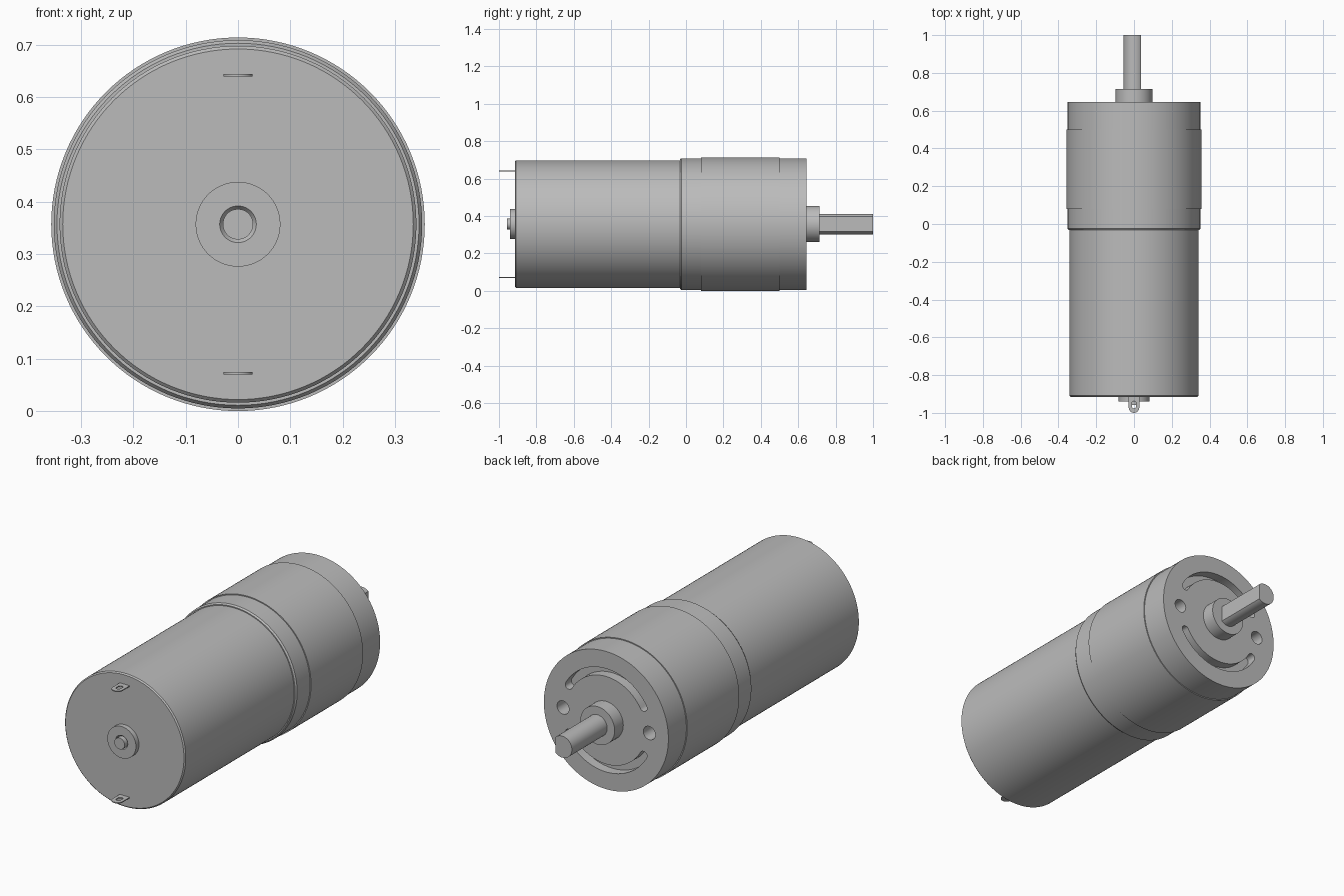
import bpy, bmesh, math
from mathutils import Vector

AXIS_Z = 0.357   # height of the motor axis
SEG = 128

cube = bpy.data.objects.get("Cube")
if cube:
    bpy.data.objects.remove(cube, do_unlink=True)

steel = bpy.data.materials.new("grey_steel")
steel.use_nodes = True
grey = (0.5, 0.5, 0.5, 1)
steel.diffuse_color = grey
steel.node_tree.nodes["Principled BSDF"].inputs["Base Color"].default_value = grey


def finish(name, bm, height=AXIS_Z):
    """Turn a bmesh into a named, coloured object."""
    bmesh.ops.recalc_face_normals(bm, faces=bm.faces)
    mesh = bpy.data.meshes.new(name)
    bm.to_mesh(mesh)
    bm.free()
    mesh.materials.append(steel)
    ob = bpy.data.objects.new(name, mesh)
    ob.location.z = height
    bpy.context.collection.objects.link(ob)
    return ob


def smooth(ob):
    bpy.ops.object.select_all(action='DESELECT')
    ob.select_set(True)
    bpy.context.view_layer.objects.active = ob
    bpy.ops.object.shade_smooth_by_angle(angle=math.radians(25))


def lathe(name, profile, seg=SEG):
    """Spin (radius, y) points about the y axis."""
    bm = bmesh.new()
    vs = [bm.verts.new((r, y, 0)) for r, y in profile]
    edges = [bm.edges.new(pair) for pair in zip(vs, vs[1:])]
    bmesh.ops.spin(bm, geom=vs + edges, cent=(0, 0, 0), axis=(0, 1, 0),
                   angle=math.tau, steps=seg, use_merge=False)
    bmesh.ops.remove_doubles(bm, verts=bm.verts, dist=0.0001)
    return finish(name, bm)


def prism(name, outline, y0, y1):
    """Extrude an (x, z) outline along y."""
    bm = bmesh.new()
    face = bm.faces.new([bm.verts.new((x, y0, z)) for x, z in outline])
    ext = bmesh.ops.extrude_face_region(bm, geom=[face])["geom"]
    bmesh.ops.translate(bm, vec=Vector((0, y1 - y0, 0)),
                        verts=[g for g in ext if isinstance(g, bmesh.types.BMVert)])
    return finish(name, bm)


def arc(r, a0, a1, n, cx=0, cz=0):
    pts = []
    for i in range(n + 1):
        a = math.radians(a0 + (a1 - a0) * i / n)
        pts.append((cx + r * math.cos(a), cz + r * math.sin(a)))
    return pts


def cut(ob, cutter):
    cutter.hide_render = True
    mod = ob.modifiers.new("cut", 'BOOLEAN')
    mod.operation = 'DIFFERENCE'
    mod.solver = 'EXACT'
    mod.object = cutter
    bpy.context.view_layer.objects.active = ob
    bpy.ops.object.modifier_apply(modifier=mod.name)
    bpy.data.objects.remove(cutter, do_unlink=True)


# Motor can with a softened front rim
smooth(lathe("motor_can", [(0, -0.915), (0.335, -0.915), (0.341, -0.909),
                           (0.341, 0), (0, 0)]))

# Gearbox with chamfered lip and slightly raised sleeve
gearbox = lathe("gearbox", [(0, -0.033), (0.346, -0.033), (0.352, -0.025),
                            (0.352, 0.08), (0.357, 0.08), (0.357, 0.5),
                            (0.352, 0.5), (0.352, 0.645), (0, 0.645)])

# Mounting holes and curved slots in the output face
PITCH, HALF, SPAN = 0.244, 0.02, 30
for side in (1, -1):
    cut(gearbox, prism("hole_cutter", arc(0.034, 0, 350, 35, side * PITCH), 0.54, 0.7))
    start, end = (SPAN, 180 - SPAN) if side > 0 else (180 + SPAN, 360 - SPAN)
    tips = [(PITCH * math.cos(math.radians(a)), PITCH * math.sin(math.radians(a)))
            for a in (start, end)]
    slot = (arc(PITCH + HALF, start, end, 48)
            + arc(HALF, end, end + 180, 10, *tips[1])[1:-1]
            + arc(PITCH - HALF, end, start, 48)
            + arc(HALF, start + 180, start + 360, 10, *tips[0])[1:-1])
    cut(gearbox, prism("slot_cutter", slot, 0.595, 0.7))
smooth(gearbox)

# Output boss and D-shaped shaft
smooth(lathe("output_boss", [(0, 0.63), (0.097, 0.63), (0.097, 0.715), (0, 0.715)], 64))
flat = math.degrees(math.acos(0.037 / 0.055))
smooth(prism("output_shaft", arc(0.055, flat, 360 - flat, 48), 0.7, 1.0))

# Front bearing with countersunk bore, and the tip of the rotor inside it
smooth(lathe("front_bearing", [(0, -0.9), (0.081, -0.9), (0.081, -0.94),
                               (0.035, -0.94), (0.029, -0.932), (0, -0.932)], 64))
smooth(lathe("rotor_tip", [(0, -0.92), (0.029, -0.92), (0.029, -0.957), (0, -0.957)], 48))


# Terminal tabs: rounded end, oblong eyelet
def terminal(name, height):
    bm = bmesh.new()
    n, w, hole = 32, 0.028, 0.012
    outer, inner = [], []
    for i in range(n):
        a = math.tau * i / n
        c, s = math.cos(a), math.sin(a)
        if s < -0.001:
            p = (w * c, -0.972 + w * s)
        else:
            k = max(abs(c), abs(s))
            p = (w * c / k, -0.972 + 0.067 * max(s, 0) / k)
        y_mid = -0.964 if s < -0.001 else -0.95
        outer.append(bm.verts.new((*p, 0)))
        inner.append(bm.verts.new((hole * c, y_mid + hole * s, 0)))
    for i in range(n):
        j = (i + 1) % n
        bm.faces.new((outer[i], outer[j], inner[j], inner[i]))
    ext = bmesh.ops.extrude_face_region(bm, geom=bm.faces[:])["geom"]
    bmesh.ops.translate(bm, vec=Vector((0, 0, 0.005)),
                        verts=[g for g in ext if isinstance(g, bmesh.types.BMVert)])
    smooth(finish(name, bm, height - 0.0025))


terminal("upper_terminal", AXIS_Z + 0.285)
terminal("lower_terminal", AXIS_Z - 0.285)
